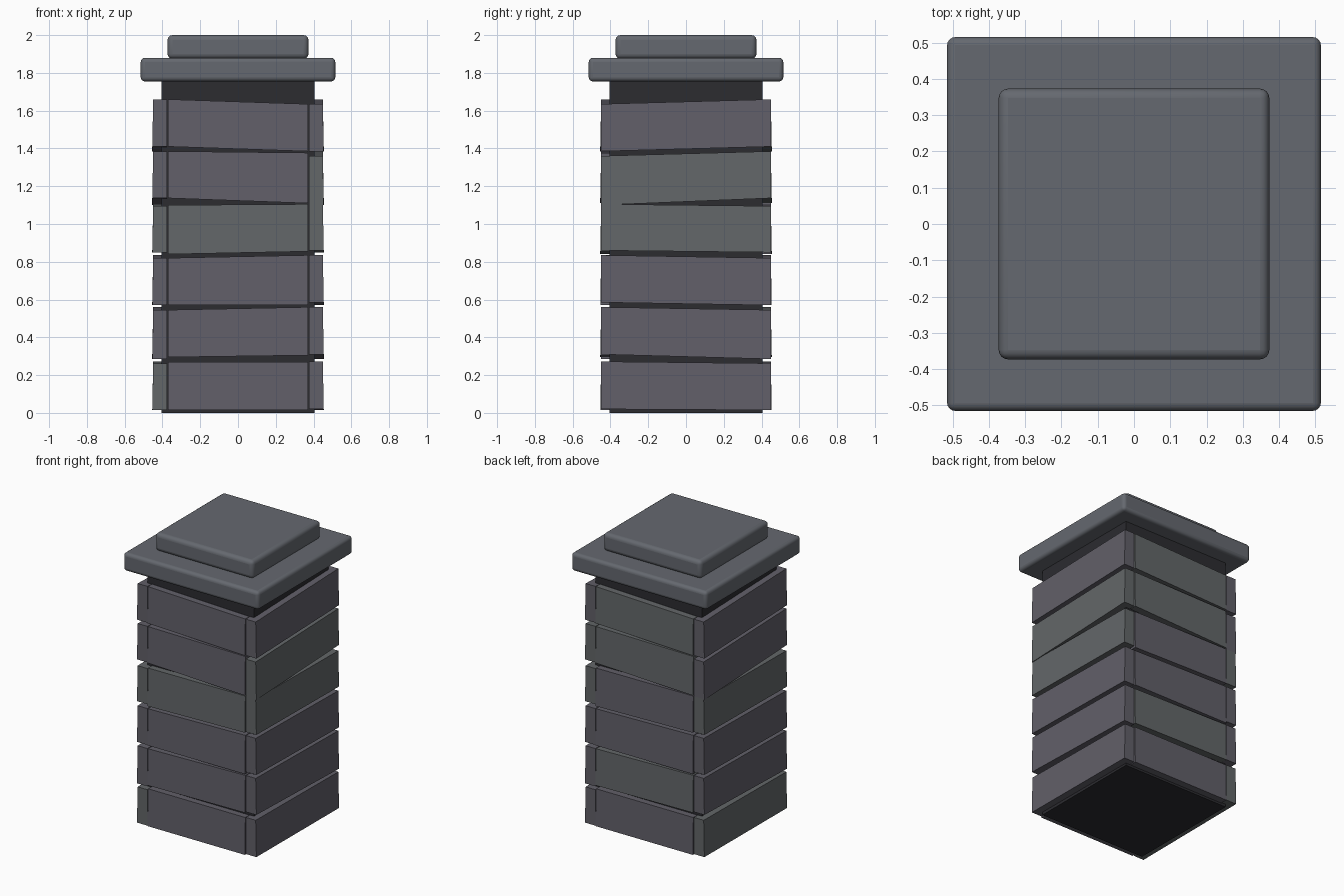
import bpy, bmesh, math
from mathutils import Matrix

if "Cube" in bpy.data.objects:
    bpy.data.objects.remove(bpy.data.objects["Cube"])


def material(name, rgb):
    m = bpy.data.materials.new(name)
    m.diffuse_color = (*rgb, 1)
    m.use_nodes = True
    m.node_tree.nodes["Principled BSDF"].inputs["Base Color"].default_value = m.diffuse_color
    return m


DARK = material("dark_core", (0.025, 0.025, 0.03))
STONE = material("violet_stone", (0.12, 0.115, 0.14))
STONE2 = material("grey_stone", (0.125, 0.135, 0.14))
CAP = material("cap_stone", (0.13, 0.14, 0.16))


def finish(name, bm, mat):
    bmesh.ops.recalc_face_normals(bm, faces=bm.faces)
    me = bpy.data.meshes.new(name)
    bm.to_mesh(me)
    bm.free()
    ob = bpy.data.objects.new(name, me)
    bpy.context.collection.objects.link(ob)
    me.materials.append(mat)
    return ob


def block(name, half, z0, z1, mat, bevel=0):
    bm = bmesh.new()
    bmesh.ops.create_cube(bm, size=1)
    for v in bm.verts:
        v.co = (v.co.x * 2 * half, v.co.y * 2 * half, z0 if v.co.z < 0 else z1)
    ob = finish(name, bm, mat)
    if bevel:
        mod = ob.modifiers.new("round", 'BEVEL')
        mod.width = bevel
        mod.segments = 4
        bpy.context.view_layer.objects.active = ob
        ob.select_set(True)
        bpy.ops.object.shade_smooth_by_angle(angle=math.radians(40))
        ob.select_set(False)


def stone(name, half, heights, angle, mat):
    """Slab on the -y face; heights = bottom left, bottom right, top left, top right."""
    bl, br, tl, tr = heights
    bm = bmesh.new()
    bmesh.ops.create_cube(bm, size=1)
    for v in bm.verts:
        left, low = v.co.x < 0, v.co.z < 0
        z = (bl if left else br) if low else (tl if left else tr)
        y = (-0.454 if low else -0.449) if v.co.y < 0 else -0.375
        v.co = (-half if left else half, y, z)
    bmesh.ops.transform(bm, matrix=Matrix.Rotation(angle, 4, 'Z'), verts=bm.verts)
    finish(name, bm, mat)


# Dark mortar core and the two rounded cap slabs
block("core", 0.405, 0.0, 1.77, DARK)
block("cap_lower", 0.515, 1.755, 1.88, CAP, 0.022)
block("cap_upper", 0.373, 1.875, 2.0, CAP, 0.026)

# Uneven stone courses: short slabs front/back, long slabs on the sides
short_rows = [(.015, .015, .27, .27), (.295, .305, .545, .56), (.57, .57, .82, .835),
              (.84, .855, 1.10, 1.105), (1.137, 1.11, 1.385, 1.377), (1.41, 1.385, 1.66, 1.635)]
long_rows = [(.02, .015, .272, .262), (.31, .285, .56, .545), (.585, .57, .835, .82),
             (.86, .85, 1.105, 1.095), (1.10, 1.137, 1.36, 1.385), (1.385, 1.41, 1.635, 1.66)]
sides = [("front", 0.37, short_rows, 0, (3,)), ("right", 0.449, long_rows, 90, (3, 4)),
         ("back", 0.37, short_rows, 180, (1, 4, 5)), ("left", 0.449, long_rows, 270, (0, 3))]
for side, half, rows, deg, greys in sides:
    for i, h in enumerate(rows):
        stone(f"{side}_stone_{i + 1}", half, h, math.radians(deg), STONE2 if i in greys else STONE)
